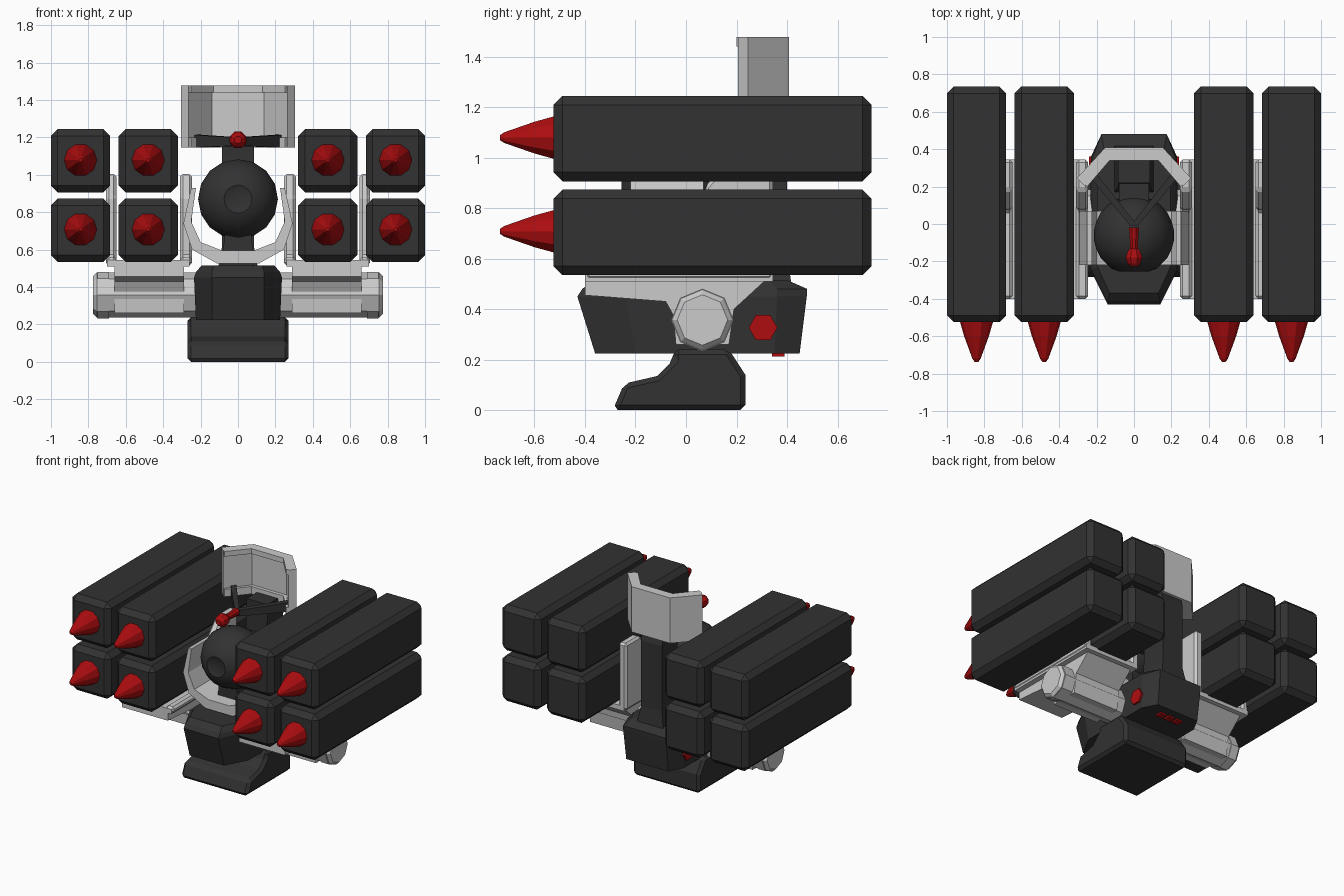
import bpy, bmesh, math
from mathutils import Matrix, Vector

if "Cube" in bpy.data.objects:
    bpy.data.objects.remove(bpy.data.objects["Cube"])


def material(name, col):
    m = bpy.data.materials.new(name)
    m.diffuse_color = (*col, 1)
    m.use_nodes = True
    m.node_tree.nodes["Principled BSDF"].inputs["Base Color"].default_value = m.diffuse_color
    return m


DARK = material("dark_grey", (0.032, 0.032, 0.032))
RED = material("red", (0.42, 0.004, 0.005))


def finish(name, bm, mat=None, bevel=0.0):
    bmesh.ops.recalc_face_normals(bm, faces=bm.faces)
    me = bpy.data.meshes.new(name)
    bm.to_mesh(me)
    bm.free()
    ob = bpy.data.objects.new(name, me)
    bpy.context.collection.objects.link(ob)
    if mat:
        me.materials.append(mat)
    if bevel:
        b = ob.modifiers.new("bevel", 'BEVEL')
        b.width = bevel
        b.segments = 1
        b.limit_method = 'ANGLE'
        b.angle_limit = math.radians(40)
    return ob


def loft(name, rings, mat=None, bevel=0.0):
    """Skin a list of equally sized point rings and cap both ends."""
    bm = bmesh.new()
    vs = [[bm.verts.new(p) for p in r] for r in rings]
    n = len(vs[0])
    for a, b in zip(vs, vs[1:]):
        for i in range(n):
            j = (i + 1) % n
            bm.faces.new((a[i], a[j], b[j], b[i]))
    bm.faces.new(vs[0])
    bm.faces.new(vs[-1])
    return finish(name, bm, mat, bevel)


def extrude(name, prof, axis, lo, hi, mat=None, bevel=0.0):
    """Extrude a 2D profile along x, y or z."""
    def put(p, d):
        p = list(p)
        p.insert("xyz".index(axis), d)
        return p
    return loft(name, [[put(p, d) for p in prof] for d in (lo, hi)], mat, bevel)


def box(name, x, y, z, mat=None, bevel=0.0):
    return extrude(name, [(x[0], y[0]), (x[1], y[0]), (x[1], y[1]), (x[0], y[1])],
                   'z', *z, mat, bevel)


def turned(name, stations, axis, centre, n, mat=None, phase=0.0):
    """Lathe: stations are (position along axis, radius)."""
    rings = []
    for d, r in stations:
        ring = []
        for i in range(n):
            a = 2 * math.pi * i / n + phase
            p = [centre[0] + r * math.cos(a), centre[1] + r * math.sin(a)]
            p.insert("xyz".index(axis), d)
            ring.append(p)
        rings.append(ring)
    return loft(name, rings, mat)


def mirrored(half):
    return half + [(-x, v) for x, v in reversed(half)]


# launcher pods with pointed warheads
for s in (-1, 1):
    for cx in (0.48, 0.842):
        for cz in (0.704, 1.075):
            x = s * cx
            box("launcher_pod", (x - .158, x + .158), (-.525, .735),
                (cz - .169, cz + .169), DARK, 0.036)
            turned("warhead", [(-.51, .092), (-.60, .066), (-.72, .022), (-.737, .01)],
                   'y', (x, cz + .004), 10, RED)

# foot
extrude("foot", [(-.29, 0), (-.245, .105), (-.115, .135), (-.05, .2), (-.05, .24),
                 (.17, .24), (.235, .14), (.235, 0)], 'x', -.27, .27, DARK, 0.025)


# lower body: plan outlines stacked upward
def plan(z, pts):
    return [(x, y, z) for x, y in mirrored(pts)]


loft("lower_body", [
    plan(.225, [(.14, -.36), (.225, -.2), (.225, .35), (.17, .45)]),
    plan(.45, [(.14, -.43), (.235, -.24), (.23, .36), (.175, .478)]),
    plan(.48, [(.14, -.41), (.225, -.24), (.22, .36), (.175, .48)]),
    plan(.515, [(.13, -.37), (.195, -.23), (.195, .33), (.16, .4)])], DARK)

# axle with capped ends
turned("axle", [(-.775, .1), (-.755, .12), (.755, .12), (.775, .1)],
       'x', (.065, .357), 8)

for s in (-1, 1):
    def span(a, b):
        return sorted((s * a, s * b))
    # saddle block between the axle and the cradle
    extrude("saddle", [(-.4, .52), (.34, .52), (.31, .51), (.19, .40), (.17, .26),
                       (-.04, .26), (-.05, .375), (-.08, .43), (-.4, .455)],
            'x', *span(.29, .66))
    # end flange
    turned("axle_flange", [(s * .69, .124), (s * .75, .124)], 'x', (.065, .357), 8)
    # cradle floor and its two upright walls
    box("cradle_floor", span(.26, .70), (-.4, .345), (.51, .545))
    wall = [(-.4, .515), (.345, .515), (.345, 1.005), (.18, 1.005),
            (.075, .885), (.075, .56), (-.4, .56)]
    extrude("cradle_inner_wall", wall, 'x', *span(.245, .31), None, 0.015)
    extrude("cradle_outer_wall", wall, 'x', *span(.65, .705), None, 0.015)
    # side light
    turned("side_light", [(s * .2, .057), (s * .24, .057)], 'x', (.305, .327), 6, RED)

# small lights under the tail
for x in (-.07, 0, .07):
    box("tail_light", (x - .025, x + .025), (.34, .39), (.213, .24), RED)

# spine and neck
loft("spine", [[(w, a, z), (w, b, z), (-w, b, z), (-w, a, z)] for w, a, b, z in
               ((.11, .16, .42, .48), (.085, .2, .40, .62), (.085, .22, .40, 1.1),
                (.085, .22, .38, 1.17))], DARK)
loft("neck", [[(w, a, z), (w, b, z), (-w, b, z), (-w, a, z)] for w, a, b, z in
              ((.085, -.12, .1, .5), (.07, -.12, .06, .72))], DARK)
box("head_mount", (-.08, .08), (.08, .3), (.8, .95), DARK)

# head: ball with a shallow lens dish in front
R = .215
stations = [(-.245, .05), (-.255, .075), (-.238, .122)]
for k in range(4, 13):
    a = math.pi * k / 13
    if R * math.sin(a) > .13:
        stations.append((-.06 - R * math.cos(a), R * math.sin(a)))
stations += [(.13, .1), (.153, .03)]
head = turned("head", stations, 'y', (0, .87), 16, DARK)
bpy.context.view_layer.objects.active = head
head.select_set(True)
bpy.ops.object.shade_smooth_by_angle(angle=math.radians(32))
head.select_set(False)

# U-shaped collar round the head
outer = [(.25, .93), (.292, .74), (.245, .6), (.11, .525)]
inner = [(.085, .595), (.2, .64), (.25, .75), (.225, .93)]
extrude("collar", outer + [(-x, z) for x, z in reversed(outer)]
        + [(-x, z) for x, z in reversed(inner)] + inner, 'y', -.22, .07)

# curved back shield with a raised rim on the inside
out = [(.305, .245), (.155, .408)]
inn = [(.14, .365), (.265, .205)]
lip = [(.13, .34), (.25, .2)]
extrude("back_shield", mirrored(out) + [(-x, y) for x, y in reversed(inn)] + inn,
        'z', 1.145, 1.478)
for z in ((1.145, 1.2), (1.44, 1.478)):
    extrude("shield_rim", mirrored(out) + [(-x, y) for x, y in reversed(lip)] + lip,
            'z', *z)

# struts carrying the red probe
for s in (-1, 1):
    loft("probe_strut", [[(s * x - w, y, zl), (s * x + w, y, zl),
                          (s * x + w, y, zh), (s * x - w, y, zh)]
                         for x, y, w, zl, zh in ((.235, .28, .025, 1.145, 1.215),
                                                 (.0, -.01, .02, 1.155, 1.2))], DARK)
turned("probe", [(-.228, .02), (-.21, .038), (-.18, .048), (-.15, .038), (-.13, .022),
                 (-.05, .026), (-.02, .03)], 'y', (0, 1.187), 8, RED, math.pi / 8)
